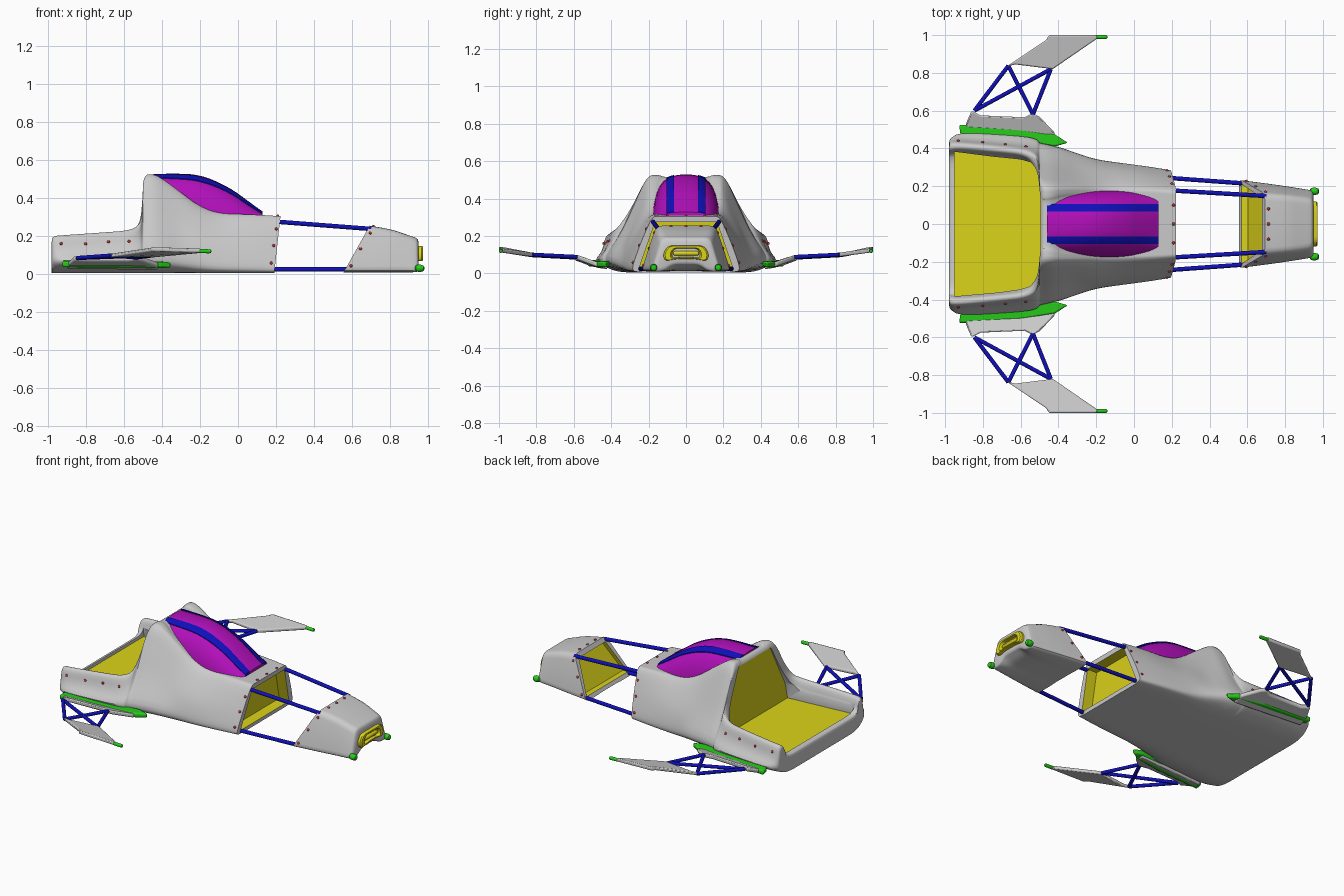
import bpy, bmesh, math
from mathutils import Vector

if "Cube" in bpy.data.objects:
    bpy.data.objects.remove(bpy.data.objects["Cube"])


def material(name, rgb):
    m = bpy.data.materials.new(name)
    m.diffuse_color = (*rgb, 1)
    m.use_nodes = True
    m.node_tree.nodes["Principled BSDF"].inputs["Base Color"].default_value = m.diffuse_color
    return m


YELLOW = material("yellow", (0.72, 0.66, 0.01))
BLUE = material("blue", (0.005, 0.005, 0.5))
PURPLE = material("purple", (0.45, 0.005, 0.5))
GREEN = material("green", (0.02, 0.6, 0.01))
RED = material("red", (0.6, 0.03, 0.03))


def smooth(o, angle=35):
    bpy.ops.object.select_all(action='DESELECT')
    o.select_set(True)
    bpy.context.view_layer.objects.active = o
    bpy.ops.object.shade_smooth_by_angle(angle=math.radians(angle))


def skin(name, rings, mats=(), index=0):
    """Closed surface through equal-length rings, capped at both ends."""
    bm = bmesh.new()
    rows = [[bm.verts.new(p) for p in r] for r in rings]
    n = len(rows[0])
    for a, b in zip(rows, rows[1:]):
        for i in range(n):
            j = (i + 1) % n
            bm.faces.new((a[i], a[j], b[j], b[i]))
    bm.faces.new(rows[0])
    bm.faces.new(rows[-1])
    bmesh.ops.recalc_face_normals(bm, faces=bm.faces)
    for f in bm.faces:
        f.material_index = index
    me = bpy.data.meshes.new(name)
    bm.to_mesh(me)
    bm.free()
    for m in mats:
        me.materials.append(m)
    o = bpy.data.objects.new(name, me)
    bpy.context.collection.objects.link(o)
    smooth(o)
    return o


def chaikin(rows, times=2):
    """Corner cutting of a list of number tuples, ends kept."""
    for _ in range(times):
        out = [rows[0]]
        for a, b in zip(rows, rows[1:]):
            out += [tuple(p * .75 + q * .25 for p, q in zip(a, b)),
                    tuple(p * .25 + q * .75 for p, q in zip(a, b))]
        rows = out + [rows[-1]]
    return rows


def fillet(pts, r):
    pts = [Vector(p) for p in pts]
    out = [pts[0]]
    for a, p, b in zip(pts, pts[1:], pts[2:]):
        s = p + (a - p) * min(.42, r / max((a - p).length, 1e-5))
        e = p + (b - p) * min(.42, r / max((b - p).length, 1e-5))
        for u in (0, .25, .5, .75, 1):
            out.append(s * (1 - u) ** 2 + p * 2 * u * (1 - u) + e * u * u)
    return out + [pts[-1]]


def ring(x, half, shear=0):
    """Mirror a half section (y, z) into a full ring at x."""
    full = list(half) + [(-y, z) for y, z in reversed(half) if y > 1e-6]
    return [(x + shear * z, y, z) for y, z in full]


def carve(o, cutter):
    o.data.materials.append(None)
    o.data.materials.append(YELLOW)
    m = o.modifiers.new("carve", 'BOOLEAN')
    m.operation, m.solver, m.object = 'DIFFERENCE', 'EXACT', cutter
    cutter.hide_render = True
    bpy.context.view_layer.objects.active = o
    bpy.ops.object.modifier_apply(modifier=m.name)
    bpy.data.objects.remove(cutter)
    while len(o.data.materials) > 2:
        o.data.materials.pop(index=2)
    smooth(o)


def tube(name, p, q, r, mat, round_ends=False):
    p, q = Vector(p), Vector(q)
    d = (q - p).normalized()
    u = d.orthogonal().normalized()
    v = d.cross(u)
    stops = [(p, r), (q, r)]
    if round_ends:
        stops = [(p, r * .3), (p + d * r * .3, r * .8), (p + d * r, r),
                 (q - d * r, r), (q - d * r * .3, r * .8), (q, r * .3)]
    return skin(name, [[c + (u * math.cos(t) + v * math.sin(t)) * k for t in
                (i * math.tau / 12 for i in range(12))] for c, k in stops], [mat])


def plate(name, pts, th, mats=()):
    o = skin(name, [[(x, y, z + s * th / 2) for x, y, z in pts] for s in (1, -1)], mats)
    b = o.modifiers.new("soft", 'BEVEL')
    b.width, b.segments = th * .3, 2
    return o


# Main hull: x, bottom, flank y z, waist y z, shoulder y z, inner y, centre z
HULL = [(-.98, .36, .42, .06, .42, .10, .41, .17, .38, .09),
        (-.975, .38, .46, .06, .445, .12, .43, .2, .39, .11),
        (-.92, .36, .50, .06, .45, .12, .43, .205, .395, .12),
        (-.7, .34, .49, .06, .43, .13, .41, .22, .375, .12),
        (-.57, .33, .48, .06, .42, .14, .395, .23, .36, .13),
        (-.515, .33, .47, .06, .40, .16, .36, .26, .31, .25),
        (-.502, .32, .46, .06, .36, .2, .27, .40, .2, .4),
        (-.498, .32, .455, .06, .34, .23, .21, .523, .14, .515),
        (-.44, .32, .44, .06, .33, .25, .205, .527, .14, .515),
        (-.38, .31, .425, .06, .32, .23, .2, .49, .16, .48),
        (-.3, .31, .39, .05, .31, .2, .2, .43, .16, .42),
        (-.2, .31, .35, .04, .31, .18, .2, .355, .15, .35),
        (-.1, .30, .335, .03, .295, .17, .195, .318, .15, .315),
        (.05, .29, .315, .03, .27, .17, .19, .315, .15, .315),
        (.19, .275, .29, .03, .24, .17, .18, .305, .14, .305)]
rings = []
for x, b, w, h, m, zm, t, z, ti, zc in chaikin(HULL):
    half = fillet([(0, .005), (b, .005), (w, h), (m, zm), (t, z), (ti, z),
                   (ti - .02, zc), (0, zc)], .08)
    rings.append(ring(x, half, .11 * max(0, x) / .19))
hull = skin("hull", rings)
CUT = [None, YELLOW]
bay = skin("bay_cutter", [
    ring(-.95, [(.385, .095), (.38, .22), (.28, .35), (.17, .5)]),
    ring(-.492, [(.345, .095), (.32, .2), (.245, .34), (.165, .492)])], CUT)
for f in bay.data.polygons:  # only the bay floor and front wall are yellow
    f.material_index = int(f.normal.z < -.9 or f.normal.x > .9)
carve(hull, bay)
carve(hull, skin("front_cutter", [ring(x, [(.25, .03), (.165, .275)], .11)
                                  for x in (.12, .3)], CUT, 1))

# Nose pod: x, bottom width, top width, height, arch height, floor
NOSE = [(.55, .24, .16, .255, .012, .01), (.75, .215, .15, .235, .012, .01),
        (.88, .195, .14, .205, .02, .01), (.935, .187, .132, .192, .045, .01),
        (.945, .18, .125, .185, .05, .015), (.95, .165, .11, .17, .06, .03)]
rings = []
for x, b, t, z, a, f in chaikin(NOSE):
    half = fillet([(0, a), (.07, a), (.12, f), (b, f), (t, z), (0, z)], .035)
    rings.append(ring(x, half, .56 * max(0, .94 - x) / .39))
nose = skin("nose", rings)
carve(nose, skin("nose_cutter", [ring(x, [(.212, .033), (.137, .228)], .56)
                                 for x in (.45, .585)], CUT, 1))

# Nose intake
rings = []
for x, s in ((.93, 1), (.965, 1), (.972, .93), (.972, .7), (.95, .62)):
    half = fillet([(0, -.03), (.05, -.03), (.115, -.042), (.122, 0),
                   (.095, .042), (0, .042)], .03)
    rings.append([(px, y * s, .107 + z * s) for px, y, z in ring(x, half)])
skin("nose_intake", rings, [YELLOW])
tube("intake_bar", (.955, -.07, .107), (.955, .07, .107), .012, YELLOW, True)

# Canopy: x, half width, base z, top z
CANOPY = chaikin([(-.46, .14, .46, .525), (-.35, .165, .38, .53),
                  (-.2, .18, .29, .525), (-.05, .178, .27, .46),
                  (.06, .16, .27, .38), (.13, .145, .28, .328)])


def dome(y, E, ze, zt):
    return ze + (zt - ze) * math.sqrt(max(0, 1 - abs(y / E) ** 2.5))


skin("canopy", [[(x, E * math.sin(a), dome(E * math.sin(a), E, ze, zt)) for a in
                 (math.pi * (i / 24 - .5) for i in range(25))]
                for x, E, ze, zt in CANOPY], [PURPLE])
for s in (1, -1):
    skin("canopy_band", [[(x, s * y, dome(y, E, ze, zt) + d) for y, d in
                          ((.065, -.02), (.065, .005), (.085, .006), (.105, .005), (.105, -.02))]
                         for x, E, ze, zt in CANOPY], [BLUE])

for s in (1, -1):
    # Nose struts
    tube("upper_strut", (.19, s * .178, .277), (.70, s * .148, .238), .012, BLUE)
    tube("lower_strut", (.17, s * .245, .025), (.58, s * .215, .025), .012, BLUE)
    tube("nose_tip", (.93, s * .175, .032), (.98, s * .172, .03), .02, GREEN, True)
    # Side rail and shelf
    plate("side_rail", [(-.92, s * .475, .057), (-.925, s * .525, .052), (-.6, s * .505, .052),
                        (-.42, s * .475, .05), (-.35, s * .43, .047), (-.42, s * .41, .052)],
          .032, [GREEN])
    plate("side_shelf", [(-.9, s * .46, .04), (-.89, s * .53, .055), (-.86, s * .6, .085),
                         (-.81, s * .575, .08), (-.58, s * .565, .08), (-.535, s * .587, .088),
                         (-.5, s * .567, .08), (-.42, s * .485, .05), (-.42, s * .42, .035)], .026)
    # Outrigger truss and wing
    A, B = (-.845, s * .6, .085), (-.535, s * .58, .088)
    C, D = (-.665, s * .838, .098), (-.44, s * .82, .1)
    for p in (A, B):
        for q in (C, D):
            tube("wing_strut", p, q, .011, BLUE)
    plate("wing", [(-.68, s * .83, .096), (-.63, s * .845, .1), (-.43, s * .82, .1),
                   (-.19, s * .985, .122), (-.2, s * 1, .125), (-.45, s * 1, .132),
                   (-.465, s * .975, .128)], .022)
    tube("wing_tip", (-.21, s * .99, .122), (-.14, s * .99, .12), .011, GREEN, True)

# Rivets, dropped onto the nearest surface
side = [(hull, p) for p in ((-.93, .46, .165), (-.8, .45, .165), (-.68, .44, .175), (-.57, .43, .18),
                            (.205, .24, .25), (.195, .29, .165), (.18, .31, .065), (.21, .1, .32))]
side += [(nose, p) for p in ((.70, .2, .225), (.65, .24, .145), (.60, .27, .055), (.715, .08, .27))]
spots = [(o, (x, s * y, z)) for o, (x, y, z) in side for s in (1, -1)]
spots += [(hull, (.21, 0, .32)), (nose, (.715, 0, .27))]
bpy.context.view_layer.update()
bm = bmesh.new()
for o, p in spots:
    hit = o.closest_point_on_mesh(p)[1]
    new = bmesh.ops.create_icosphere(bm, subdivisions=2, radius=.008)["verts"]
    bmesh.ops.translate(bm, verts=new, vec=hit)
me = bpy.data.meshes.new("rivets")
bm.to_mesh(me)
bm.free()
me.materials.append(RED)
rivets = bpy.data.objects.new("rivets", me)
bpy.context.collection.objects.link(rivets)
smooth(rivets)
